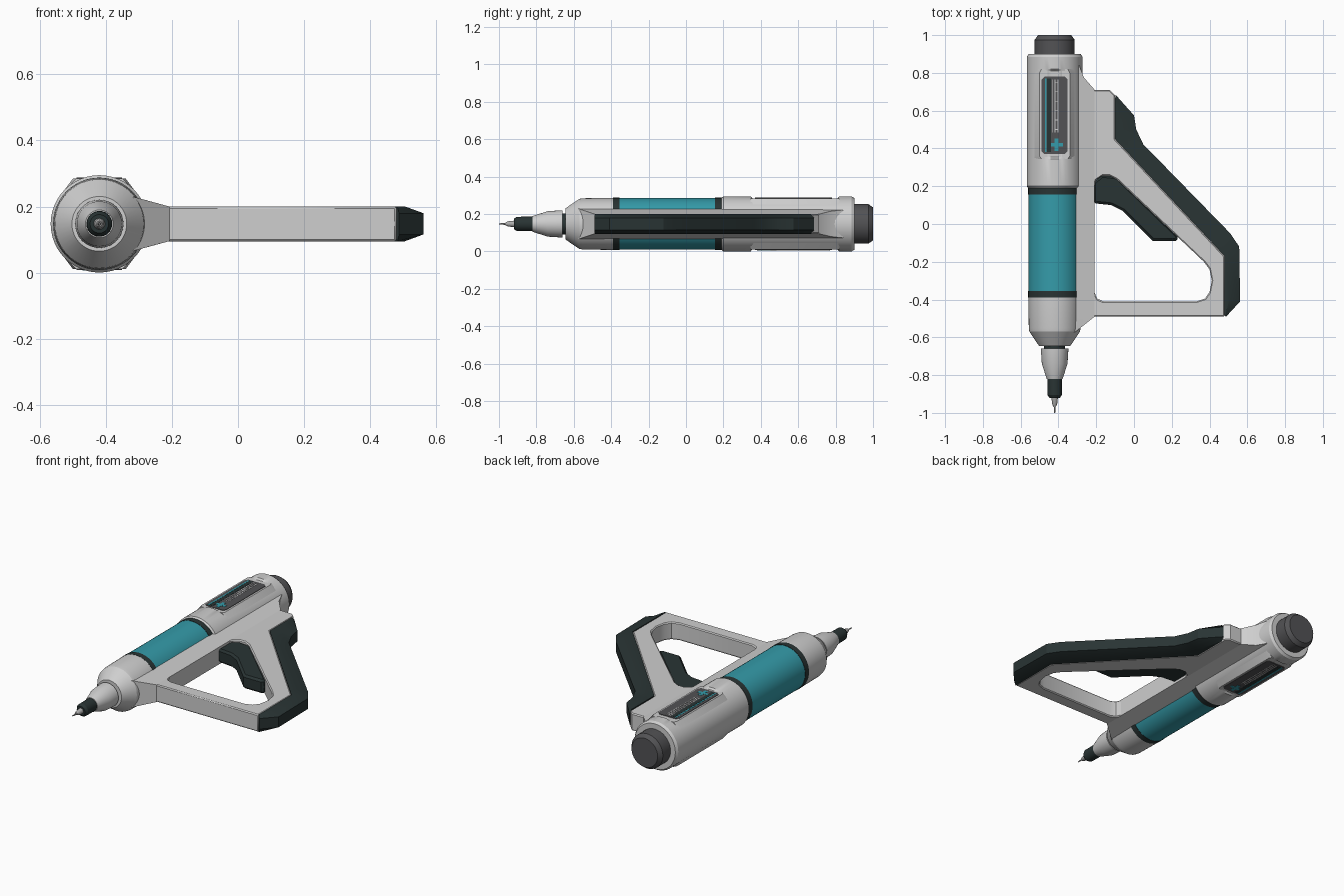
import bpy, bmesh, math

cube = bpy.data.objects.get("Cube")
if cube:
    bpy.data.objects.remove(cube, do_unlink=True)

AX, AZ = -0.42, 0.1475      # barrel axis
HALF = 0.053                # half thickness of the frame
R = 0.1475                  # rear barrel radius
FLAT = 0.137                # height of the flats above the axis
made = []


def material(name, r, g, b):
    m = bpy.data.materials.new(name)
    m.use_nodes = True
    m.diffuse_color = (r, g, b, 1)
    m.node_tree.nodes["Principled BSDF"].inputs["Base Color"].default_value = (r, g, b, 1)
    return m


white = material("light_grey_shell", 0.62, 0.62, 0.62)
teal = material("teal", 0.035, 0.33, 0.40)
dark = material("dark_rubber", 0.022, 0.034, 0.034)
grey = material("dark_grey", 0.085, 0.085, 0.09)
steel = material("steel", 0.42, 0.42, 0.42)


def finish(name, bm, mat, bevel=0):
    bmesh.ops.recalc_face_normals(bm, faces=bm.faces)
    me = bpy.data.meshes.new(name)
    bm.to_mesh(me)
    bm.free()
    me.materials.append(mat)
    ob = bpy.data.objects.new(name, me)
    bpy.context.collection.objects.link(ob)
    made.append(ob)
    if bevel:
        mod = ob.modifiers.new("soft_edges", 'BEVEL')
        mod.width = bevel
        mod.segments = 1
        mod.limit_method = 'ANGLE'
        mod.angle_limit = math.radians(50)
    return ob


def loft(name, rings, mat, bevel=0):
    """Skin a row of closed rings and cap both ends."""
    bm = bmesh.new()
    rows = [[bm.verts.new(p) for p in ring] for ring in rings]
    n = len(rows[0])
    for a, b in zip(rows, rows[1:]):
        for i in range(n):
            j = (i + 1) % n
            bm.faces.new((a[i], a[j], b[j], b[i]))
    bm.faces.new(rows[0])
    bm.faces.new(rows[-1])
    return finish(name, bm, mat, bevel)


def lathe(name, profile, mat, flats=None, n=48):
    """Turn (y, radius) points around the barrel axis, optionally flattened top and bottom."""
    rings = []
    for y, r in profile:
        ring = []
        for i in range(n):
            a = 2 * math.pi * i / n
            z = r * math.sin(a)
            if flats and flats[0] <= y <= flats[1]:
                z = max(-FLAT, min(FLAT, z))
            ring.append((AX + r * math.cos(a), y, AZ + z))
        rings.append(ring)
    return loft(name, rings, mat)


def prism(name, outline, z0, z1, mat, bevel=0):
    return loft(name, [[(x, y, z) for x, y in outline] for z in (z0, z1)], mat, bevel)


# Barrel, from needle to end cap
lathe("needle", [(-1, 0.003), (-0.95, 0.006)], steel, n=16)
lathe("needle_holder", [(-0.965, 0.008), (-0.95, 0.014), (-0.91, 0.018)], steel, n=24)
lathe("nozzle_tip", [(-0.92, 0.028), (-0.905, 0.038), (-0.815, 0.039)], dark)
lathe("nozzle", [(-0.82, 0.042), (-0.74, 0.068), (-0.66, 0.073)], white)
lathe("nozzle_seal", [(-0.665, 0.056), (-0.64, 0.056)], dark)
lathe("front_barrel", [(-0.645, 0.083), (-0.57, 0.134), (-0.55, 0.137), (-0.39, 0.139)], white)
lathe("front_ring", [(-0.39, 0.14), (-0.355, 0.14)], dark)
lathe("teal_sleeve", [(-0.357, 0.138), (0.157, 0.138)], teal)
lathe("rear_ring", [(0.155, 0.14), (0.19, 0.14)], dark)
lathe("rear_barrel", [(0.188, 0.138), (0.2, R), (0.345, R), (0.355, R), (0.81, R), (0.82, R),
                      (0.885, R), (0.9, 0.138)], white, flats=(0.35, 0.815))
lathe("end_cap", [(0.89, 0.106), (0.975, 0.106), (1, 0.088)], grey)

# Display panels on the top and the bottom
def rect(cx, cy, w, h, cut=0):
    pts = []
    for sx, sy in ((1, 1), (-1, 1), (-1, -1), (1, -1)):
        if cut:
            a = (cx + sx * (w / 2 - cut), cy + sy * h / 2)
            b = (cx + sx * w / 2, cy + sy * (h / 2 - cut))
            pts += [b, a] if sx * sy > 0 else [a, b]
        else:
            pts.append((cx + sx * w / 2, cy + sy * h / 2))
    return pts


for side, s in (("top", 1), ("bottom", -1)):
    def at(h):
        return AZ + s * h

    loft(side + "_panel_mount",
         [[(AX + x, y, at(h)) for x, h in ((-w, FLAT), (w, FLAT), (0.116, 0.089), (-0.116, 0.089))]
          for y, w in ((0.345, 0.07), (0.36, 0.08), (0.8, 0.08), (0.82, 0.07))], white)

    def decal(name, outline, mat, h):
        prism(side + name, outline, at(FLAT - 0.002), at(FLAT + h), mat)

    decal("_panel", rect(AX, 0.575, 0.138, 0.41, 0.015), grey, 0.003)
    decal("_panel_band", rect(-0.45, 0.575, 0.022, 0.39), dark, 0.004)
    decal("_panel_stripe", rect(-0.467, 0.575, 0.009, 0.39), teal, 0.004)
    for i, x in enumerate((-0.43, -0.418, -0.403)):
        decal("_panel_line_%d" % i, rect(x, 0.625, 0.004, 0.28), white, 0.004)
    for i in range(6):
        decal("_panel_tick_%d" % i, rect(-0.41, 0.5 + i * 0.05, 0.014, 0.004), white, 0.004)
    decal("_cross_bar", rect(-0.41, 0.42, 0.066, 0.02), teal, 0.004)
    decal("_cross_post", rect(-0.41, 0.42, 0.02, 0.066), teal, 0.0045)

# Flat frame with a rounded triangular opening
outer = [(-0.25, 0.71), (-0.13, 0.71), (-0.1, 0.68), (-0.1, 0.45), (0.48, -0.17),
         (0.48, -0.49), (-0.25, -0.49)]
hole = [(-0.21, 0.2), (-0.2, 0.235), (-0.17, 0.255), (-0.13, 0.255), (-0.09, 0.235),
        (0.37, -0.2), (0.4, -0.24), (0.412, -0.3), (0.4, -0.36), (0.375, -0.395), (0.33, -0.41),
        (-0.16, -0.41), (-0.195, -0.395), (-0.21, -0.36)]
bm = bmesh.new()
edges = []
for loop in (outer, hole):
    vs = [bm.verts.new((x, y, AZ - HALF)) for x, y in loop]
    edges += [bm.edges.new((vs[i - 1], vs[i])) for i in range(len(vs))]
bmesh.ops.triangle_fill(bm, use_beauty=True, use_dissolve=False, edges=edges)
top = bmesh.ops.extrude_face_region(bm, geom=bm.faces[:])
bmesh.ops.translate(bm, vec=(0, 0, 2 * HALF),
                    verts=[v for v in top["geom"] if isinstance(v, bmesh.types.BMVert)])
finish("frame", bm, white, 0.006)

# Flared rail that joins the frame to the barrel
rail = []
for y, x in ((-0.575, -0.315), (-0.49, -0.208), (0.71, -0.208), (0.775, -0.265), (0.84, -0.29)):
    h = HALF + 0.27 * (-0.21 - x)
    rail.append([(-0.335, y, AZ + 0.087), (x, y, AZ + h), (x, y, AZ - h), (-0.335, y, AZ - 0.087)])
loft("frame_rail", rail, white)

# Rubber grip along the outer edge: inner and outer point of each section
grip = []
for ix, iy, ox, oy in ((-0.1, 0.66, -0.098, 0.685), (-0.1, 0.53, 0.0, 0.575),
                       (-0.1, 0.5, 0.012, 0.5), (-0.1, 0.45, 0.05, 0.42),
                       (0.04, 0.3, 0.11, 0.36), (0.44, -0.127, 0.51, -0.05),
                       (0.48, -0.17, 0.557, -0.12), (0.48, -0.4, 0.562, -0.41),
                       (0.48, -0.485, 0.488, -0.49)):
    mx, my = ix + 0.3 * (ox - ix), iy + 0.3 * (oy - iy)
    section = [(ix, iy, HALF), (mx, my, HALF), (ox, oy, 0.032)]
    section += [(x, y, -z) for x, y, z in reversed(section)]
    grip.append([(x, y, AZ + z) for x, y, z in section])
loft("grip", grip, dark)

# Trigger inside the opening
trigger = [(-0.215, 0.22), (-0.17, 0.26), (-0.09, 0.25), (0.24, -0.07), (0.22, -0.09), (0.1, -0.09),
           (-0.06, 0.07), (-0.12, 0.1), (-0.215, 0.11)]
prism("trigger", trigger, AZ - 0.042, AZ + 0.042, dark, 0.012)

# Smooth the round parts and keep the edges sharp
bpy.ops.object.select_all(action='DESELECT')
for ob in made:
    ob.select_set(True)
bpy.context.view_layer.objects.active = made[0]
bpy.ops.object.shade_smooth_by_angle(angle=math.radians(25))
